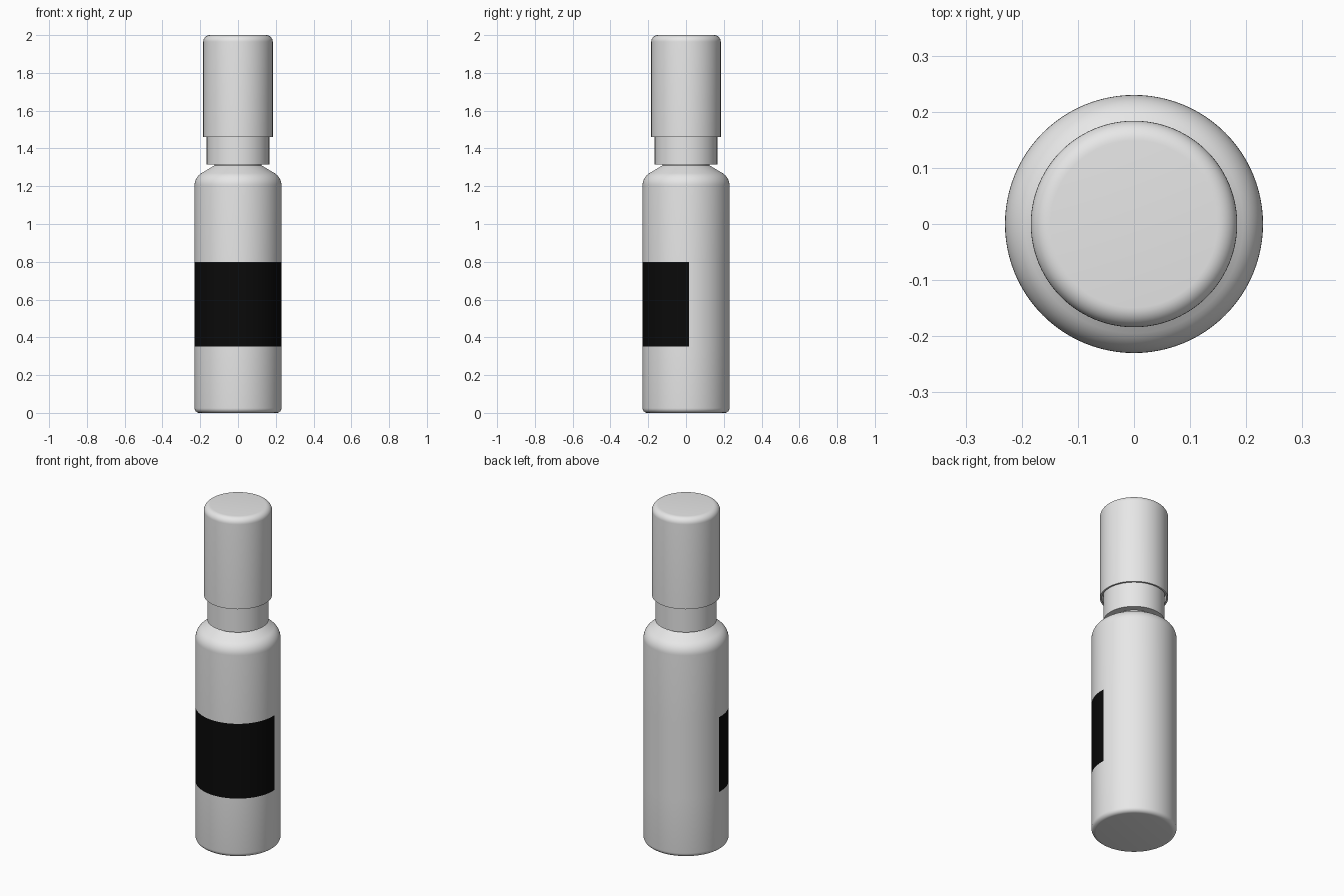
import bpy, bmesh, math

cube = bpy.data.objects.get("Cube")
if cube:
    bpy.data.objects.remove(cube, do_unlink=True)

SEGMENTS = 96


def material(name, colour, roughness=0.5):
    mat = bpy.data.materials.new(name)
    mat.use_nodes = True
    mat.diffuse_color = colour
    bsdf = mat.node_tree.nodes["Principled BSDF"]
    bsdf.inputs["Base Color"].default_value = colour
    bsdf.inputs["Roughness"].default_value = roughness
    return mat


def arc(r, z, radius, start, end, steps=6):
    """Profile points (r, z) on a fillet, angles in degrees."""
    angles = [math.radians(start + (end - start) * i / steps) for i in range(steps + 1)]
    return [(r + radius * math.cos(a), z + radius * math.sin(a)) for a in angles]


def lathe(name, profile, materials):
    """Revolve a profile, listed from the bottom axis to the top axis, around z."""
    bm = bmesh.new()
    verts = [bm.verts.new((r, 0, z)) for r, z in profile]
    edges = [bm.edges.new(pair) for pair in zip(verts, verts[1:])]
    bmesh.ops.spin(bm, geom=verts + edges, cent=(0, 0, 0), axis=(0, 0, 1),
                   angle=math.tau, steps=SEGMENTS, use_merge=True)
    bmesh.ops.remove_doubles(bm, verts=bm.verts, dist=0.0001)
    bmesh.ops.recalc_face_normals(bm, faces=bm.faces)
    mesh = bpy.data.meshes.new(name)
    bm.to_mesh(mesh)
    bm.free()
    obj = bpy.data.objects.new(name, mesh)
    bpy.context.collection.objects.link(obj)
    for mat in materials:
        mesh.materials.append(mat)
    bpy.ops.object.select_all(action="DESELECT")
    obj.select_set(True)
    bpy.context.view_layer.objects.active = obj
    bpy.ops.object.shade_smooth_by_angle(angle=math.radians(35))
    return obj


grey = material("light grey plastic", (0.8, 0.8, 0.8, 1))
black = material("black label", (0.003, 0.003, 0.003, 1))

# Bottle body with rounded base, label band rows, sloping shoulder and neck
LABEL_LOW, LABEL_HIGH = 0.352, 0.798
body_profile = [(0, 0)]
body_profile += arc(0.205, 0.025, 0.025, -90, 0)
body_profile += [(0.23, LABEL_LOW), (0.23, LABEL_HIGH)]
body_profile += arc(0.155, 1.205, 0.075, 0, 58, 8)
body_profile += [(0.125, 1.31), (0.125, 1.34), (0, 1.34)]
body = lathe("bottle_body", body_profile, [grey, black])

# Label wraps the front half of the body, a touch past the sides
for face in body.data.polygons:
    if LABEL_LOW < face.center.z < LABEL_HIGH and face.center.y < 0.013:
        face.material_index = 1

# Collar under the cap
lathe("collar", [(0, 1.314), (0.166, 1.314), (0.166, 1.52), (0, 1.52)], [grey])

# Hollow-rimmed cap with a rounded top edge
cap_profile = [(0, 1.5), (0.174, 1.5), (0.174, 1.46), (0.184, 1.46)]
cap_profile += arc(0.149, 1.965, 0.035, 0, 90, 8) + [(0, 2.0)]
lathe("cap", cap_profile, [grey])
